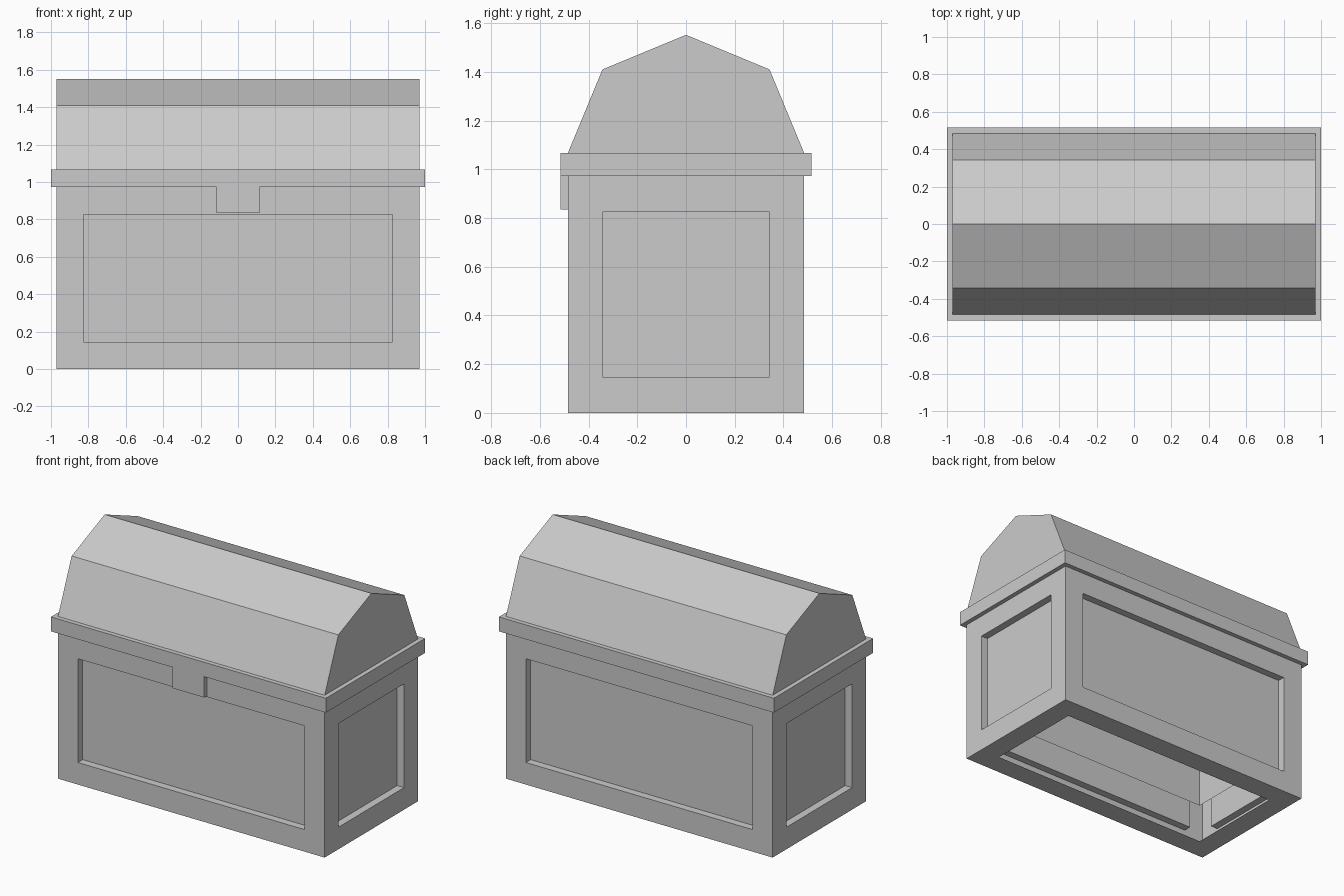
import bpy
import bmesh

old = bpy.data.objects.get("Cube")
if old:
    bpy.data.objects.remove(old, do_unlink=True)

GREY = (0.6, 0.6, 0.6, 1.0)
mat = bpy.data.materials.new("plain_grey")
mat.use_nodes = True
mat.diffuse_color = GREY
mat.node_tree.nodes["Principled BSDF"].inputs["Base Color"].default_value = GREY

HALF_X, HALF_Y = 0.97, 0.485
RIM_Z, LID_Z = 0.972, 1.067
FRAME, RECESS = 0.145, 0.05
LIP = 0.03


def finish(name, bm):
    mesh = bpy.data.meshes.new(name)
    bm.to_mesh(mesh)
    bm.free()
    mesh.materials.append(mat)
    obj = bpy.data.objects.new(name, mesh)
    bpy.context.collection.objects.link(obj)
    return obj


def box_mesh(x0, x1, y0, y1, z0, z1):
    bm = bmesh.new()
    bmesh.ops.create_cube(bm, size=1)
    for v in bm.verts:
        v.co.x = x1 if v.co.x > 0 else x0
        v.co.y = y1 if v.co.y > 0 else y0
        v.co.z = z1 if v.co.z > 0 else z0
    bm.normal_update()
    return bm


# Chest body: framed panels on four sides, open base, inner lining from the rim
bm = box_mesh(-HALF_X, HALF_X, -HALF_Y, HALF_Y, 0, RIM_Z)
faces = list(bm.faces)
sides = [f for f in faces if abs(f.normal.z) < 0.5]
top = next(f for f in faces if f.normal.z > 0.5)
base = next(f for f in faces if f.normal.z < -0.5)
bmesh.ops.inset_individual(bm, faces=faces, thickness=FRAME, depth=0,
                           use_even_offset=True)
for f in sides:
    # push each panel straight in with square recess walls
    push = f.normal * -RECESS
    panel = bmesh.ops.extrude_discrete_faces(bm, faces=[f])["faces"][0]
    bmesh.ops.translate(bm, verts=panel.verts, vec=push)
floor = bmesh.ops.extrude_discrete_faces(bm, faces=[top])["faces"][0]
for v in floor.verts:
    v.co.z = 0.26
bmesh.ops.delete(bm, geom=[floor, base], context='FACES')
finish("chest_body", bm)

# Lid lip and the front latch hanging from it
lip_y = HALF_Y + LIP
finish("lid_lip", box_mesh(-HALF_X - LIP, HALF_X + LIP, -lip_y, lip_y, RIM_Z, LID_Z))
finish("front_latch", box_mesh(-0.115, 0.115, -lip_y, -HALF_Y, 0.835, RIM_Z))

# Faceted lid: half profile mirrored across the ridge, then extruded along x
half = [(HALF_Y, LID_Z), (0.343, 1.41)]
profile = half + [(0, 1.552)] + [(-y, z) for y, z in reversed(half)]
bm = bmesh.new()
end = bm.faces.new([bm.verts.new((-HALF_X, y, z)) for y, z in profile])
ext = bmesh.ops.extrude_face_region(bm, geom=[end], use_keep_orig=True)
moved = [g for g in ext["geom"] if isinstance(g, bmesh.types.BMVert)]
bmesh.ops.translate(bm, verts=moved, vec=(2 * HALF_X, 0, 0))
bmesh.ops.recalc_face_normals(bm, faces=bm.faces)
finish("lid_top", bm)
